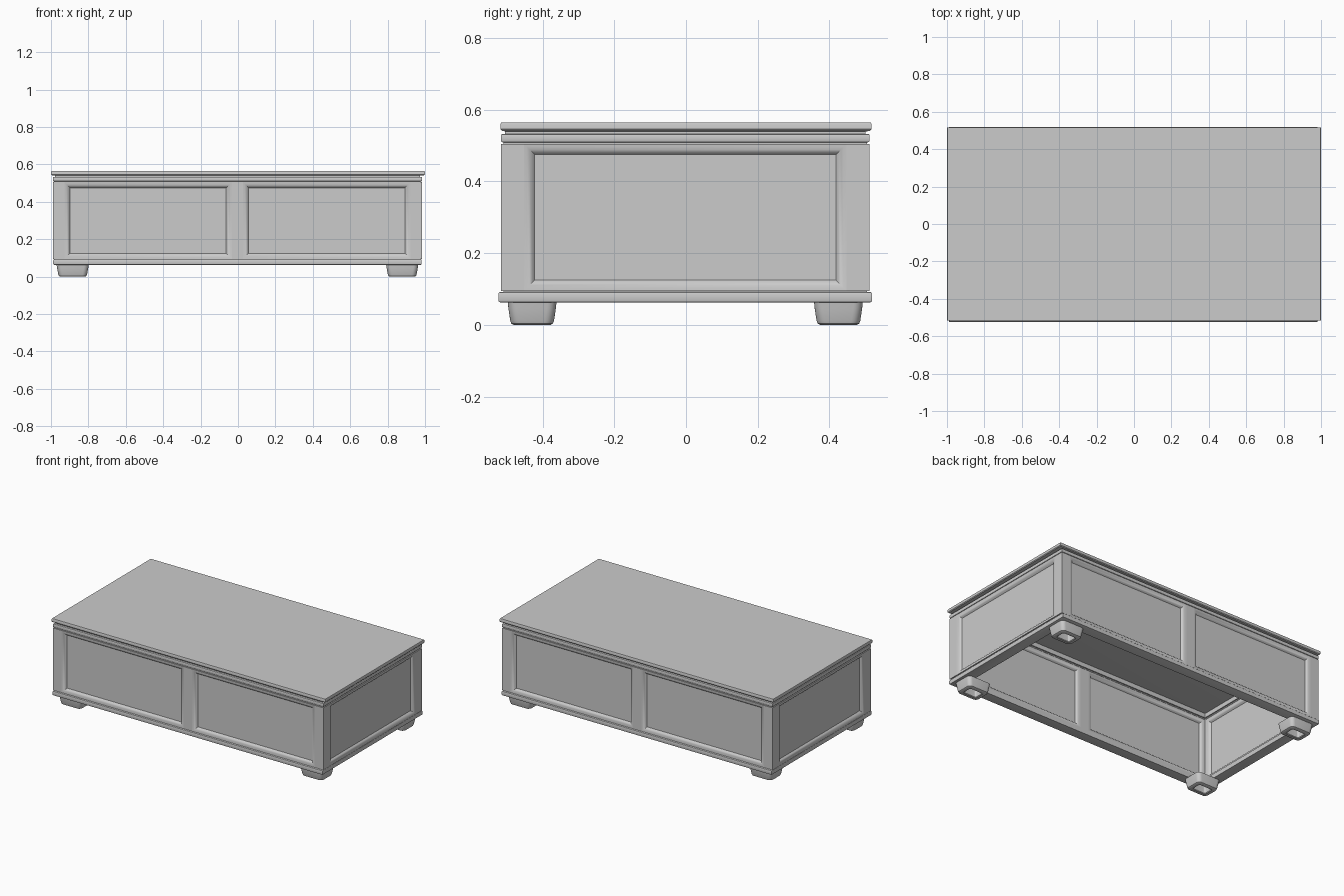
import bpy, bmesh
from math import pi, cos, sin

if "Cube" in bpy.data.objects:
    bpy.data.objects.remove(bpy.data.objects["Cube"])

CX, CY = -0.003, -0.002      # body centre
BX, BY = 0.987, 0.514        # body half sizes
Z0, Z1 = 0.095, 0.505        # panel zone height


def outline(hx, hy, r, z, n=6):
    """Rectangle outline, with rounded corners when r > 0."""
    if r == 0:
        return [(hx, hy, z), (-hx, hy, z), (-hx, -hy, z), (hx, -hy, z)]
    pts = []
    for q, (sx, sy) in enumerate([(1, 1), (-1, 1), (-1, -1), (1, -1)]):
        for i in range(n + 1):
            a = pi / 2 * (q + i / n)
            pts.append((sx * (hx - r) + r * cos(a), sy * (hy - r) + r * sin(a), z))
    return pts


def loft(name, rings, loc=(0, 0, 0), rot=(0, 0, 0), closed=False):
    """Skin rectangular rings (hx, hy, z, corner radius); closed makes a hollow frame."""
    bm = bmesh.new()
    loops = [[bm.verts.new(p) for p in outline(hx, hy, r, z)] for hx, hy, z, r in rings]
    pairs = list(zip(loops, loops[1:]))
    if closed:
        pairs.append((loops[-1], loops[0]))
    else:
        bm.faces.new(loops[0])
        bm.faces.new(loops[-1])
    for a, b in pairs:
        for i in range(len(a)):
            j = (i + 1) % len(a)
            bm.faces.new((a[i], a[j], b[j], b[i]))
    bmesh.ops.recalc_face_normals(bm, faces=bm.faces)
    me = bpy.data.meshes.new(name)
    bm.to_mesh(me)
    bm.free()
    ob = bpy.data.objects.new(name, me)
    bpy.context.collection.objects.link(ob)
    ob.location, ob.rotation_euler = loc, rot
    bpy.context.view_layer.objects.active = ob
    bpy.ops.object.select_all(action='DESELECT')
    ob.select_set(True)
    bpy.ops.object.shade_smooth_by_angle(angle=pi / 6)
    return ob


def frame(name, hx, hy, z0, z1, width, soft=0.005):
    """Horizontal hollow rail with softened outer edges."""
    s = soft
    prof = [(width, z0), (s, z0), (s * .3, z0 + s * .3), (0, z0 + s),
            (0, z1 - s), (s * .3, z1 - s * .3), (s, z1), (width, z1)]
    return loft(name, [(hx - i, hy - i, z, 0) for i, z in prof], (CX, CY, 0), closed=True)


def box(name, x, y, z, hx, hy, hz):
    return loft(name, [(hx, hy, -hz, 0), (hx, hy, hz, 0)], (x, y, z))


def panel(name, hx, hz, loc, turn):
    """Recessed panel with a rounded mitred moulding on both faces."""
    rot = (pi / 2, 0, turn)
    prof = [(0, 0), (.008, -.001), (.016, -.004), (.024, -.010), (.030, -.018),
            (.030, -.042), (.024, -.050), (.016, -.056), (.008, -.059), (0, -.060)]
    loft(name + "_moulding", [(hx - i, hz - i, z, 0) for i, z in prof], loc, rot, closed=True)
    loft(name, [(hx - .02, hz - .02, -.018, 0), (hx - .02, hz - .02, -.042, 0)], loc, rot)


# Table top with under-curved edge
loft("table_top", [(.988, .506, .540, 0), (.995, .513, .5415, 0), (.999, .517, .546, 0),
                   (.999, .517, .560, 0), (.997, .515, .565, 0)])

# Rails and the narrow grooves between them
frame("top_groove", .975, .502, .531, .542, .055, .001)
frame("top_rail", BX, BY, .509, .533, .07)
frame("upper_groove", .980, .507, .503, .511, .055, .001)
frame("lower_groove", .980, .507, .090, .097, .055, .001)
frame("base_rail", .985, .521, .063, .092, .07)

# Corner posts
zc, hz = (Z0 + Z1) / 2, (Z1 - Z0) / 2
for sx in (-1, 1):
    for sy in (-1, 1):
        box("corner_post", CX + sx * (BX - .031), CY + sy * (BY - .032), zc, .031, .032, hz)

# Long sides: centre post and two panels each
for side, sy, turn in (("front", -1, 0), ("back", 1, pi)):
    box(side + "_centre_post", CX, CY + sy * (BY - .03), zc, .03, .03, hz)
    for sx in (-1, 1):
        panel(side + "_panel", .4475, hz, (CX + sx * .4775, CY + sy * BY, zc), turn)

# Short sides: one panel each
for side, sx in (("right", 1), ("left", -1)):
    panel(side + "_panel", .450, hz, (CX + sx * BX, CY, zc), sx * pi / 2)

# Tapered rounded feet with a hollow underside
for sx in (-1, 1):
    for sy in (-1, 1):
        loft("foot", [(.086, .068, .064, .025), (.083, .066, .045, .025), (.077, .061, .012, .025),
                      (.074, .058, .004, .024), (.067, .051, 0, .020), (.050, .034, 0, .012),
                      (.046, .030, .004, .010), (.046, .030, .050, .010)],
             (CX + sx * .881, CY + sy * .427, 0))
